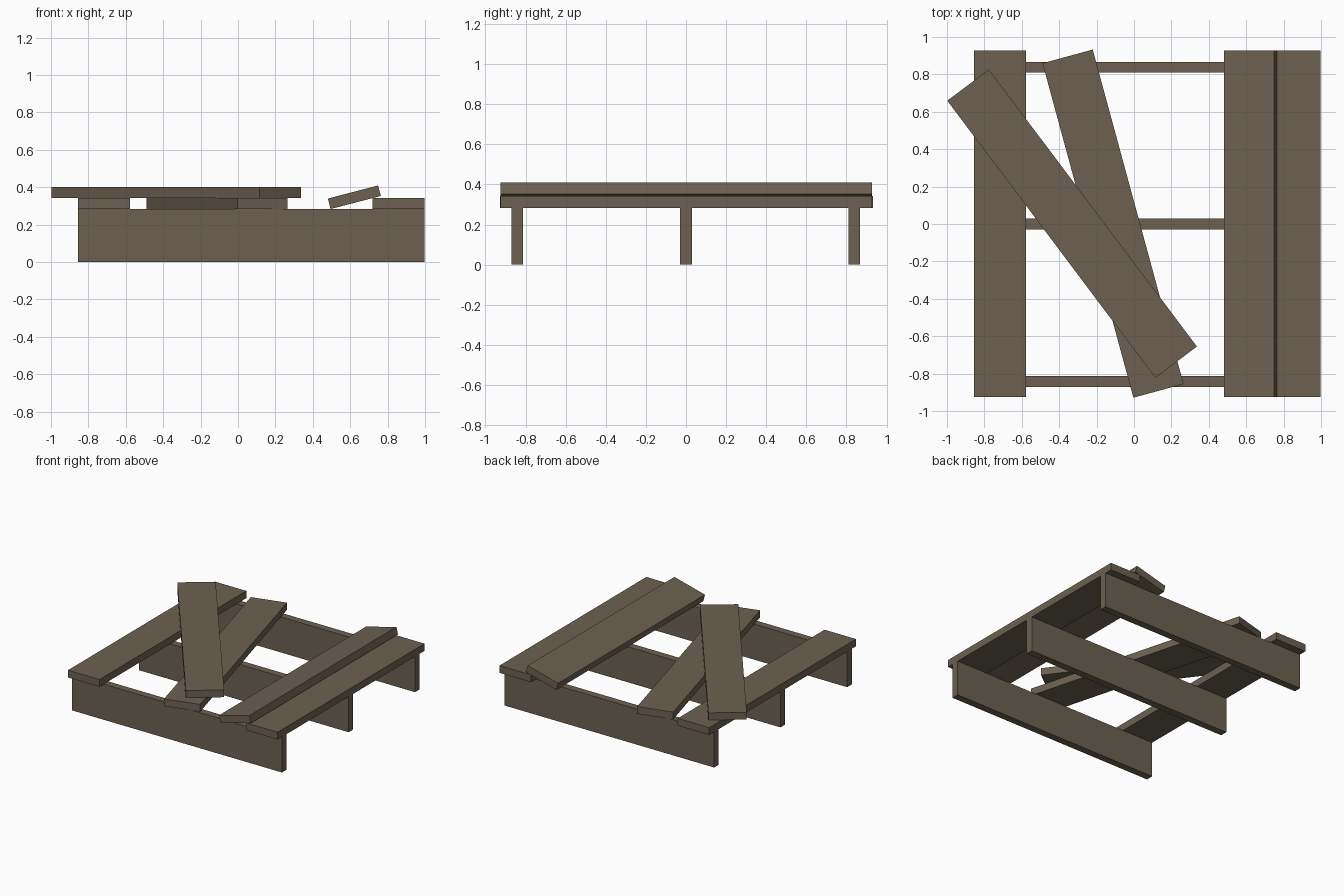
import bpy, math

if "Cube" in bpy.data.objects:
    bpy.data.objects.remove(bpy.data.objects["Cube"])

# Single weathered wood colour
wood = bpy.data.materials.new("weathered_wood")
wood.diffuse_color = (0.15, 0.12, 0.083, 1)
wood.use_nodes = True
wood.node_tree.nodes["Principled BSDF"].inputs["Base Color"].default_value = wood.diffuse_color

WIDTH, THICK, LENGTH = 0.278, 0.058, 1.853   # plank size
BEAM_H = 0.284                               # supporting beam height


def board(name, center, size, rot=(0, 0, 0)):
    bpy.ops.mesh.primitive_cube_add(size=1, location=center,
                                    rotation=[math.radians(a) for a in rot])
    ob = bpy.context.object
    ob.name = name
    ob.scale = size
    bpy.ops.object.transform_apply(location=False, rotation=False, scale=True)
    ob.data.materials.append(wood)
    return ob


# Three upright beams
for name, y in (("front_beam", -0.842), ("middle_beam", 0.0), ("back_beam", 0.838)):
    board(name, (0.0715, y, BEAM_H / 2), (1.853, 0.058, BEAM_H))

# Planks on top: centre x, centre z, tilt, swing
low = BEAM_H + THICK / 2
planks = (
    ("left_plank", -0.716, low, 0, 0),
    ("right_plank", 0.859, low, 0, 0),
    ("tilted_plank", 0.622, 0.346, -14.6, 0),
    ("loose_lower_plank", -0.112, low, 0, 15.2),
    ("loose_upper_plank", -0.331, low + THICK, 0, 36.9),
)
for name, x, z, tilt, swing in planks:
    board(name, (x, 0.002, z), (WIDTH, LENGTH, THICK), (0, tilt, swing))
